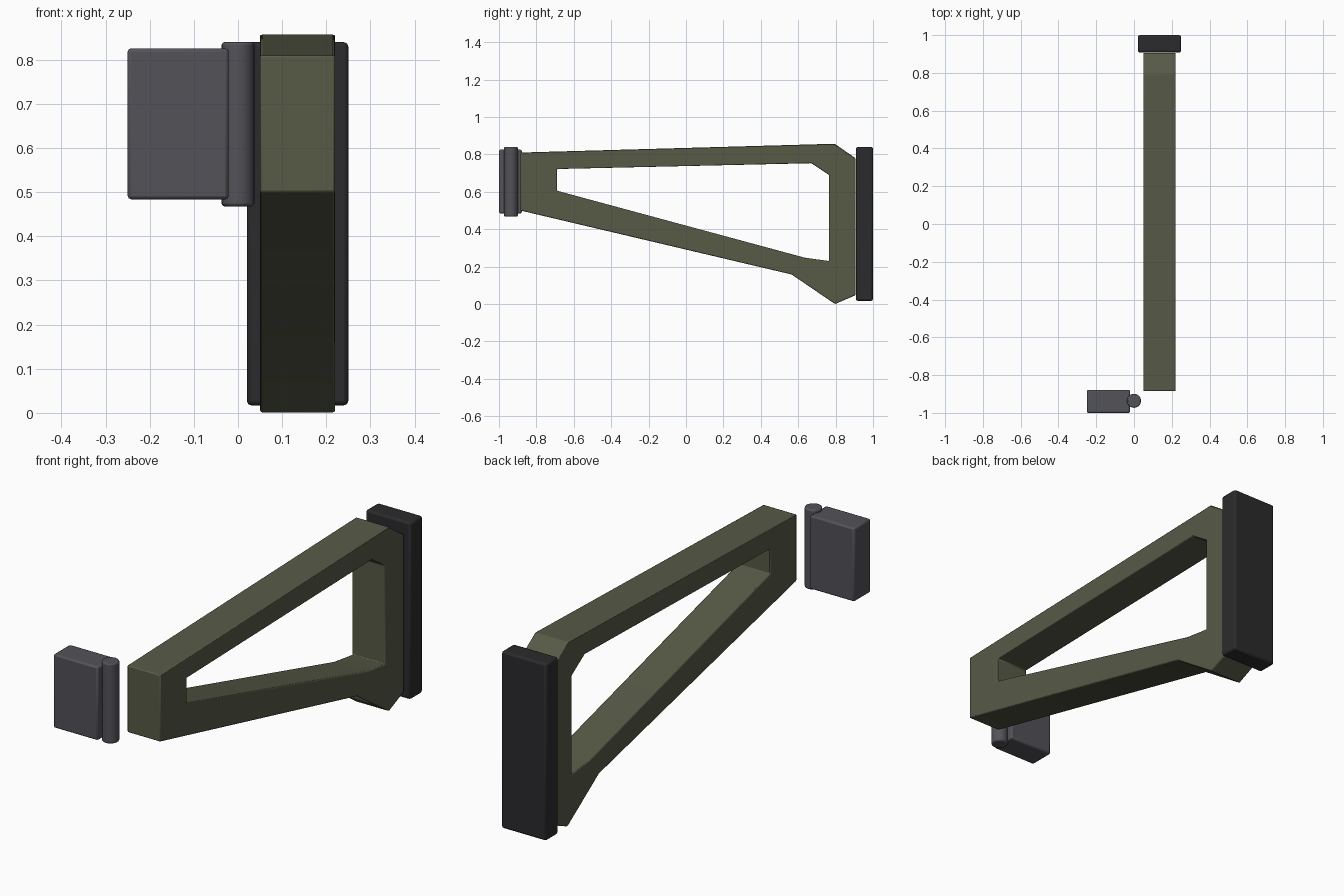
import bpy, bmesh, math

if "Cube" in bpy.data.objects:
    bpy.data.objects.remove(bpy.data.objects["Cube"])


def material(name, rgb):
    m = bpy.data.materials.new(name)
    m.diffuse_color = (*rgb, 1)
    m.use_nodes = True
    m.node_tree.nodes["Principled BSDF"].inputs["Base Color"].default_value = m.diffuse_color
    return m


olive = material("olive_polymer", (0.095, 0.102, 0.062))
rubber = material("black_rubber", (0.024, 0.024, 0.026))
steel = material("grey_steel", (0.085, 0.085, 0.098))


def finish(ob, name, mat, bevel, segments=2):
    ob.name = ob.data.name = name
    ob.data.materials.append(mat)
    mod = ob.modifiers.new("edge_bevel", 'BEVEL')
    mod.width, mod.segments = bevel, segments
    mod.limit_method, mod.angle_limit = 'ANGLE', math.radians(28)
    bpy.ops.object.select_all(action='DESELECT')
    ob.select_set(True)
    bpy.context.view_layer.objects.active = ob
    bpy.ops.object.shade_smooth_by_angle(angle=math.radians(30))


def box(name, lo, hi, mat, bevel):
    bpy.ops.mesh.primitive_cube_add(size=1, location=[(a + b) / 2 for a, b in zip(lo, hi)])
    ob = bpy.context.object
    ob.scale = [b - a for a, b in zip(lo, hi)]
    bpy.ops.object.transform_apply(location=False, rotation=False, scale=True)
    finish(ob, name, mat, bevel)


# Open triangular frame: side profile (y, z) with a window, extruded along x
outer = [(-0.885, 0.81), (0.795, 0.857), (0.906, 0.78), (0.906, 0.047),
         (0.797, 0.0), (0.565, 0.158), (-0.885, 0.50)]
inner = [(-0.69, 0.722), (0.67, 0.753), (0.765, 0.69), (0.765, 0.23),
         (0.635, 0.248), (-0.69, 0.606)]
match = [0, 1, 2, 3, 3, 4, 5]   # window corner facing each outer corner
bm = bmesh.new()
vo = [bm.verts.new((0.05, *p)) for p in outer]
vi = [bm.verts.new((0.05, *p)) for p in inner]
for i in range(len(outer)):
    j = (i + 1) % len(outer)
    loop = [vo[i], vo[j], vi[match[j]]]
    if match[i] != match[j]:
        loop.append(vi[match[i]])
    bm.faces.new(loop)
new = bmesh.ops.extrude_face_region(bm, geom=bm.faces[:], use_keep_orig=True)["geom"]
bmesh.ops.translate(bm, vec=(0.17, 0, 0),
                    verts=[g for g in new if isinstance(g, bmesh.types.BMVert)])
bmesh.ops.recalc_face_normals(bm, faces=bm.faces[:])
mesh = bpy.data.meshes.new("stock_frame")
bm.to_mesh(mesh)
bm.free()
frame = bpy.data.objects.new("stock_frame", mesh)
bpy.context.collection.objects.link(frame)
finish(frame, "stock_frame", olive, 0.005)

# Shoulder pad at the rear
box("butt_pad", (0.02, 0.908, 0.017), (0.25, 1.0, 0.84), rubber, 0.01)

# Hinge block and its upright pin at the front
box("hinge_block", (-0.25, -1.0, 0.484), (-0.021, -0.878, 0.826), steel, 0.008)
bpy.ops.mesh.primitive_cylinder_add(vertices=32, radius=0.037, depth=0.372,
                                    location=(0, -0.936, 0.654))
finish(bpy.context.object, "hinge_pin", steel, 0.006)
